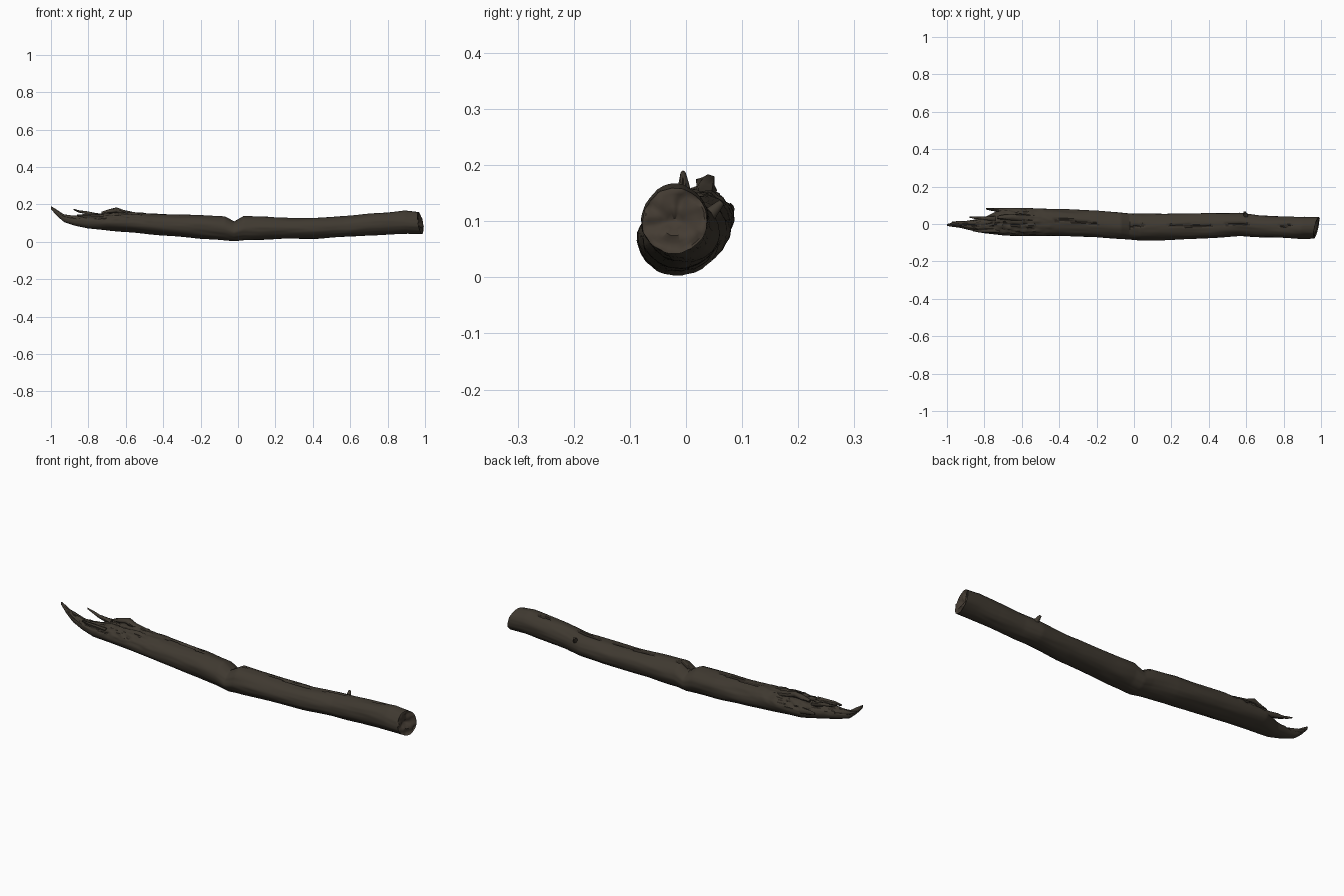
import bpy
import bmesh
import math
from mathutils import Vector, noise

cube = bpy.data.objects.get("Cube")
if cube:
    bpy.data.objects.remove(cube, do_unlink=True)


def make_material(name, colour):
    material = bpy.data.materials.new(name)
    material.use_nodes = True
    material.diffuse_color = (*colour, 1)
    shader = material.node_tree.nodes["Principled BSDF"]
    shader.inputs["Base Color"].default_value = (*colour, 1)
    shader.inputs["Roughness"].default_value = 0.9
    return material


bark = make_material("dark bark", (0.05, 0.041, 0.030))
crack = make_material("deep crack", (0.024, 0.019, 0.014))
heartwood = make_material("weathered heartwood", (0.058, 0.045, 0.033))


def loft(name, rings, materials, colour_rule=None):
    """Skin a list of equal rings of points and close both ends."""
    mesh = bpy.data.meshes.new(name)
    bm = bmesh.new()
    loops = [[bm.verts.new(point) for point in ring] for ring in rings]
    count = len(loops[0])
    for row, (first, second) in enumerate(zip(loops, loops[1:])):
        for i in range(count):
            j = (i + 1) % count
            face = bm.faces.new((first[i], first[j], second[j], second[i]))
            if colour_rule:
                face.material_index = colour_rule(row, i)
    bm.faces.new(loops[0])
    last = bm.faces.new(loops[-1])
    if colour_rule:
        last.material_index = colour_rule(len(rings), 0)
    bmesh.ops.recalc_face_normals(bm, faces=bm.faces)
    bm.to_mesh(mesh)
    bm.free()
    for material in materials:
        mesh.materials.append(material)
    part = bpy.data.objects.new(name, mesh)
    bpy.context.collection.objects.link(part)
    bpy.ops.object.select_all(action="DESELECT")
    part.select_set(True)
    bpy.context.view_layer.objects.active = part
    bpy.ops.object.shade_smooth_by_angle(angle=math.radians(50))
    return part


# Log outline: x, front edge, back edge, underside, top
outline = [
    (-1, -.01, 0, .175, .19),
    (-.97, -.015, .008, .14, .172),
    (-.93, -.02, .012, .105, .145),
    (-.87, -.035, .02, .085, .138),
    (-.8, -.05, .035, .07, .14),
    (-.75, -.055, .06, .065, .145),
    (-.7, -.06, .085, .06, .155),
    (-.6, -.065, .086, .052, .158),
    (-.4, -.065, .08, .034, .148),
    (-.2, -.07, .073, .018, .143),
    (-.07, -.08, .06, .008, .134),
    (-.02, -.083, .055, .004, .108),
    (.03, -.087, .053, .008, .138),
    (.2, -.085, .056, .014, .13),
    (.4, -.076, .058, .017, .128),
    (.57, -.066, .06, .025, .136),
    (.66, -.07, .047, .032, .146),
    (.8, -.075, .04, .04, .158),
    (.9, -.079, .04, .043, .166),
    (.975, -.077, .038, .042, .158),
]


def section(x):
    for a, b in zip(outline, outline[1:]):
        if x <= b[0]:
            t = (x - a[0]) / (b[0] - a[0])
            return [p + (q - p) * t for p, q in zip(a[1:], b[1:])]
    return outline[-1][1:]


def smooth_step(low, high, value):
    t = min(max((value - low) / (high - low), 0), 1)
    return t * t * (3 - 2 * t)


SIDES = 56
STEPS = 240
END = outline[-1][0]
cracked = set()
rings = []

# Trunk rings with long grooves and a rough, rotten upper left end
for row in range(STEPS + 1):
    x = -1 + (END + 1) * row / STEPS
    front, back, low, high = section(x)
    cy, cz = (front + back) / 2, (low + high) / 2
    ry, rz = (back - front) / 2, (high - low) / 2
    slim = min(ry, rz) / 0.06
    ring = []
    for i in range(SIDES):
        angle = math.tau * i / SIDES
        c, s = math.cos(angle), math.sin(angle)
        lump = noise.noise(Vector((x * 6, c * 1.3, s * 1.3)))
        grain = noise.noise(Vector((x * 8 + 9, c * 5, s * 5)))
        upper = smooth_step(-0.1, 0.6, s)
        rot = upper * smooth_step(-0.35, -0.65, x)
        rough = noise.noise(Vector((x * 28, c * 6, s * 6)))
        depth = 0.0035 * lump + 0.002 * grain + 0.011 * rot * rough
        # Narrow fissures run along the upper side
        path = 1.5 + 0.6 * noise.noise(Vector((x * 4, 3, 7)))
        open_part = noise.noise(Vector((x * 5, 8, 2))) > -0.1
        if abs(angle - path) < 0.07 and open_part and abs(x) < 0.85:
            depth -= 0.007
            cracked.add((row, i))
        if rot > 0.5 and rough < -0.42:
            cracked.add((row, i))
        depth *= min(slim, 1)
        y = cy + (ry + depth) * c
        z = cz + (rz + depth) * s
        # The cut end slants towards the lower back
        slant = smooth_step(0.8, END, x)
        dx = slant * (0.22 * (y + 0.02) - 0.18 * (z - 0.1))
        ring.append(Vector((min(x + dx, 1), y, max(z, 0))))
    rings.append(ring)

# Hollowed, broken right end
rim = rings[-1]
middle = sum(rim, Vector()) / SIDES
for scale in (0.93, 0.82, 0.65, 0.45, 0.25, 0.08):
    ring = []
    for point in rim:
        p = middle.lerp(point, scale)
        dent = 0.012 * noise.noise(p * 45) - 0.014 * (1 - scale)
        ring.append(Vector((min(p.x + dent, 1), p.y, p.z)))
    rings.append(ring)


def trunk_colour(row, i):
    if row >= STEPS:
        return 2
    return 1 if (row, i) in cracked else 0


loft("fallen_log", rings, (bark, crack, heartwood), trunk_colour)


def splinter(name, points, radii, squash=1.0, sides=9):
    """Make a tapered shard through points running along x."""
    shard = []
    for centre, radius in zip(points, radii):
        ring = []
        for i in range(sides):
            a = math.tau * i / sides
            r = radius * (1 + 0.25 * math.sin(3 * a + centre[0] * 60))
            ring.append(Vector(centre) + Vector((0, r * math.cos(a) * squash, r * math.sin(a))))
        shard.append(ring)
    return loft(name, shard, (bark,))


# Loose shards at the broken left end
splinter("curled_splinter",
         [(-.88, .036, .173), (-.85, .034, .163), (-.81, .03, .155), (-.74, .03, .14)],
         (.003, .006, .008, .013))
splinter("back_splinter",
         [(-.79, .082, .122), (-.76, .078, .12), (-.7, .072, .112), (-.6, .06, .1)],
         (.006, .011, .016, .024), 0.7)
splinter("top_ridge",
         [(-.73, .035, .155), (-.69, .036, .162), (-.65, .036, .169), (-.61, .035, .155), (-.52, .03, .138)],
         (.006, .011, .014, .014, .014), 1.2)
splinter("tip_fork",
         [(-.975, .008, .155), (-.94, .006, .14), (-.88, 0, .118)],
         (.004, .01, .016))
splinter("front_shard",
         [(-.86, -.035, .142), (-.82, -.038, .138), (-.72, -.035, .13)],
         (.004, .009, .015))

# Short broken twig on the back of the log
twig = []
for k in range(5):
    reach = k / 4
    radius = 0.014 - 0.008 * reach
    centre = Vector((0.6 - 0.008 * reach, 0.04 + 0.024 * reach, 0.11 + 0.024 * reach))
    twig.append([centre + radius * Vector((math.cos(a), -0.7 * math.sin(a), 0.7 * math.sin(a)))
                 for a in (math.tau * i / 10 for i in range(10))])
loft("broken_twig", twig, (bark,))
